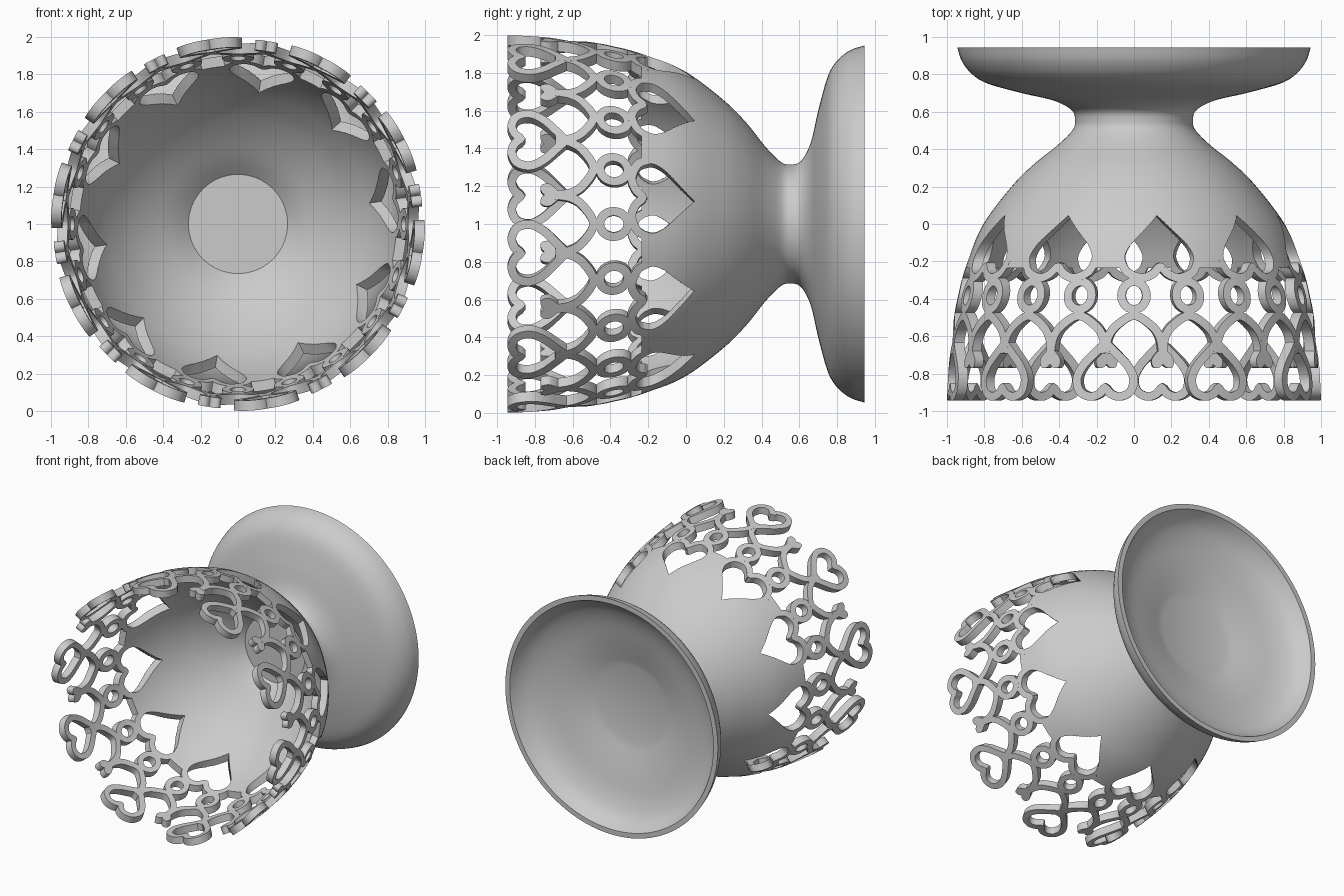
import bpy, bmesh
from math import cos, sin, pi, radians, hypot

if "Cube" in bpy.data.objects:
    bpy.data.objects.remove(bpy.data.objects["Cube"])

WALL, N, REF = 0.055, 10, 0.95      # wall thickness, repeats, radius used for arc lengths
HOLE0, STEP = radians(9), 2 * pi / N


def smooth_path(pts, n=6, closed=False):
    """Catmull-Rom through 2D points."""
    out, m = [], len(pts)
    for i in range(m if closed else m - 1):
        if closed:
            p = [pts[(i + k) % m] for k in (-1, 0, 1, 2)]
        else:
            p = [pts[max(0, min(m - 1, i + k))] for k in (-1, 0, 1, 2)]
        for j in range(n):
            t = j / n
            out.append(tuple(0.5 * (2 * b + (c - a) * t + (2 * a - 5 * b + 4 * c - d) * t * t
                                    + (3 * b - a - 3 * c + d) * t ** 3) for a, b, c, d in zip(*p)))
    if not closed:
        out.append(tuple(pts[-1]))
    return out


# outer profile as (y, radius)
OUTER = smooth_path([(-.945, 1), (-.8, .993), (-.6, .975), (-.4, .945), (-.2, .89), (0, .805),
                     (.2, .655), (.32, .535), (.42, .41), (.5, .33), (.555, .315), (.61, .335),
                     (.66, .43), (.7, .6), (.75, .78), (.8, .865), (.87, .92), (.945, .945)])


def radius(y):
    for (a, ra), (b, rb) in zip(OUTER, OUTER[1:]):
        if y <= b:
            return ra + (rb - ra) * (y - a) / (b - a)
    return OUTER[-1][1]


def polar(r, th, y):
    return (r * cos(th), y, 1 + r * sin(th))


def finish(name, bm):
    bmesh.ops.recalc_face_normals(bm, faces=bm.faces)
    me = bpy.data.meshes.new(name)
    bm.to_mesh(me)
    bm.free()
    ob = bpy.data.objects.new(name, me)
    bpy.context.collection.objects.link(ob)
    return ob


def shade(ob):
    bpy.ops.object.select_all(action='DESELECT')
    ob.select_set(True)
    bpy.context.view_layer.objects.active = ob
    bpy.ops.object.shade_smooth_by_angle(angle=radians(35))


def strand(bm, path, th0, width=.045, closed=False):
    """Flat ribbon of wall thickness laid along an (arc, y) path on the bowl."""
    m, rows = len(path), []
    for i, (s, y) in enumerate(path):
        a = path[(i - 1) % m] if closed else path[max(0, i - 1)]
        b = path[(i + 1) % m] if closed else path[min(m - 1, i + 1)]
        dx, dy = b[0] - a[0], b[1] - a[1]
        l = hypot(dx, dy) or 1
        ox, oy = -dy / l * width / 2, dx / l * width / 2
        row = []
        for sg, dep in ((1, 0), (-1, 0), (-1, WALL), (1, WALL)):
            yy = max(y + sg * oy, -.945)
            row.append(bm.verts.new(polar(radius(yy) - dep, th0 + (s + sg * ox) / REF, yy)))
        rows.append(row)
    for i in range(m if closed else m - 1):
        r0, r1 = rows[i], rows[(i + 1) % m]
        for k in range(4):
            bm.faces.new((r0[k], r0[(k + 1) % 4], r1[(k + 1) % 4], r1[k]))
    if not closed:
        bm.faces.new(rows[0])
        bm.faces.new(rows[-1])


def plate(bm, outline, th0):
    """Filled outline of wall thickness on the bowl."""
    top, bot = [[bm.verts.new(polar(radius(y) - d, th0 + s / REF, y)) for s, y in outline]
                for d in (0, WALL)]
    bm.faces.new(top)
    bm.faces.new(bot)
    for i in range(len(top)):
        j = (i + 1) % len(top)
        bm.faces.new((top[i], top[j], bot[j], bot[i]))


def mirrored(half):
    """Closed outline from a half path that starts and ends on s = 0."""
    return half + [(-s, y) for s, y in half[-2:0:-1]]


# bowl, stem and foot as one lathed solid
EDGE = -.235
inner = smooth_path([(.47, .265), (.4, .345), (.3, .475), (.2, .585), (.1, .67), (0, .74),
                     (-.12, .803), (EDGE, radius(EDGE) - WALL)], 3)
outer = [(EDGE, radius(EDGE))] + [p for p in OUTER if p[0] > EDGE + .01]
under = [(.945, .905)] + smooth_path([(.9, .88), (.84, .82), (.785, .7), (.74, .52), (.68, .3)], 3)
profile = [(.47, 0)] + inner + outer + under + [(.68, 0)]
bm, SEG, rings = bmesh.new(), 100, []
for y, r in profile:
    rings.append([bm.verts.new((0, y, 1))] * SEG if r == 0 else
                 [bm.verts.new(polar(r, 2 * pi * i / SEG, y)) for i in range(SEG)])
for a, b in zip(rings, rings[1:]):
    for i in range(SEG):
        j = (i + 1) % SEG
        bm.faces.new(list(dict.fromkeys((a[i], a[j], b[j], b[i]))))
goblet = finish("bowl_stem_and_foot", bm)

# large pointed heart openings cut through the bowl
half = smooth_path([(0, -.205), (.045, -.245), (.11, -.265), (.175, -.24), (.205, -.18),
                    (.175, -.115), (.09, -.035), (0, .045)], 5)
heart = mirrored(half)
bm = bmesh.new()
for k in range(N):
    th = HOLE0 + k * STEP
    caps = []
    for d in (.45, 1.25):
        caps.append([bm.verts.new((d * cos(th) - s * d / REF * sin(th), y,
                                   1 + d * sin(th) + s * d / REF * cos(th))) for s, y in heart])
    bm.faces.new(caps[0])
    bm.faces.new(caps[1])
    for i in range(len(heart)):
        j = (i + 1) % len(heart)
        bm.faces.new((caps[0][i], caps[0][j], caps[1][j], caps[1][i]))
cutter = finish("heart_cutter", bm)
cutter.hide_render = True
mod = goblet.modifiers.new("heart_holes", 'BOOLEAN')
mod.object, mod.operation, mod.solver = cutter, 'DIFFERENCE', 'EXACT'
bpy.context.view_layer.objects.active = goblet
bpy.ops.object.modifier_apply(modifier=mod.name)
bpy.data.objects.remove(cutter)
shade(goblet)

# lace paths, as (arc, y)
G = REF * STEP / 4                      # quarter repeat = half ring spacing
border = smooth_path([(-.225, -.19), (-.19, -.255), (-.11, -.287), (-.045, -.268), (0, -.23),
                      (.045, -.268), (.11, -.287), (.19, -.255), (.225, -.19)])
ring = [(.068 * cos(2 * pi * i / 24), -.382 + .074 * sin(2 * pi * i / 24)) for i in range(24)]
arch = smooth_path([(-G, -.69), (-G + .012, -.61), (-.095, -.545), (0, -.49), (.095, -.545),
                    (G - .012, -.61), (G, -.69)])
loop = mirrored(smooth_path([(0, -.635), (.055, -.69), (.115, -.755), (.147, -.825), (.132, -.893),
                             (.08, -.922), (.03, -.908), (0, -.872)], 5))
pendant = mirrored(smooth_path([(0, -.66), (.03, -.685), (.058, -.725), (.05, -.765),
                                (.02, -.768), (0, -.75)], 4))

lace = {n: bmesh.new() for n in ("heart_borders", "ring_row", "arches", "rim_hearts", "small_hearts")}
for k in range(N):
    th = HOLE0 + k * STEP
    strand(lace["heart_borders"], border, th)
    plate(lace["small_hearts"], pendant, th)
    strand(lace["rim_hearts"], loop, th + STEP / 2, closed=True)
    for q in (-STEP / 4, STEP / 4):
        strand(lace["ring_row"], ring, th + q, .046, True)
        strand(lace["arches"], arch, th + q)
for name, b in lace.items():
    shade(finish(name, b))
